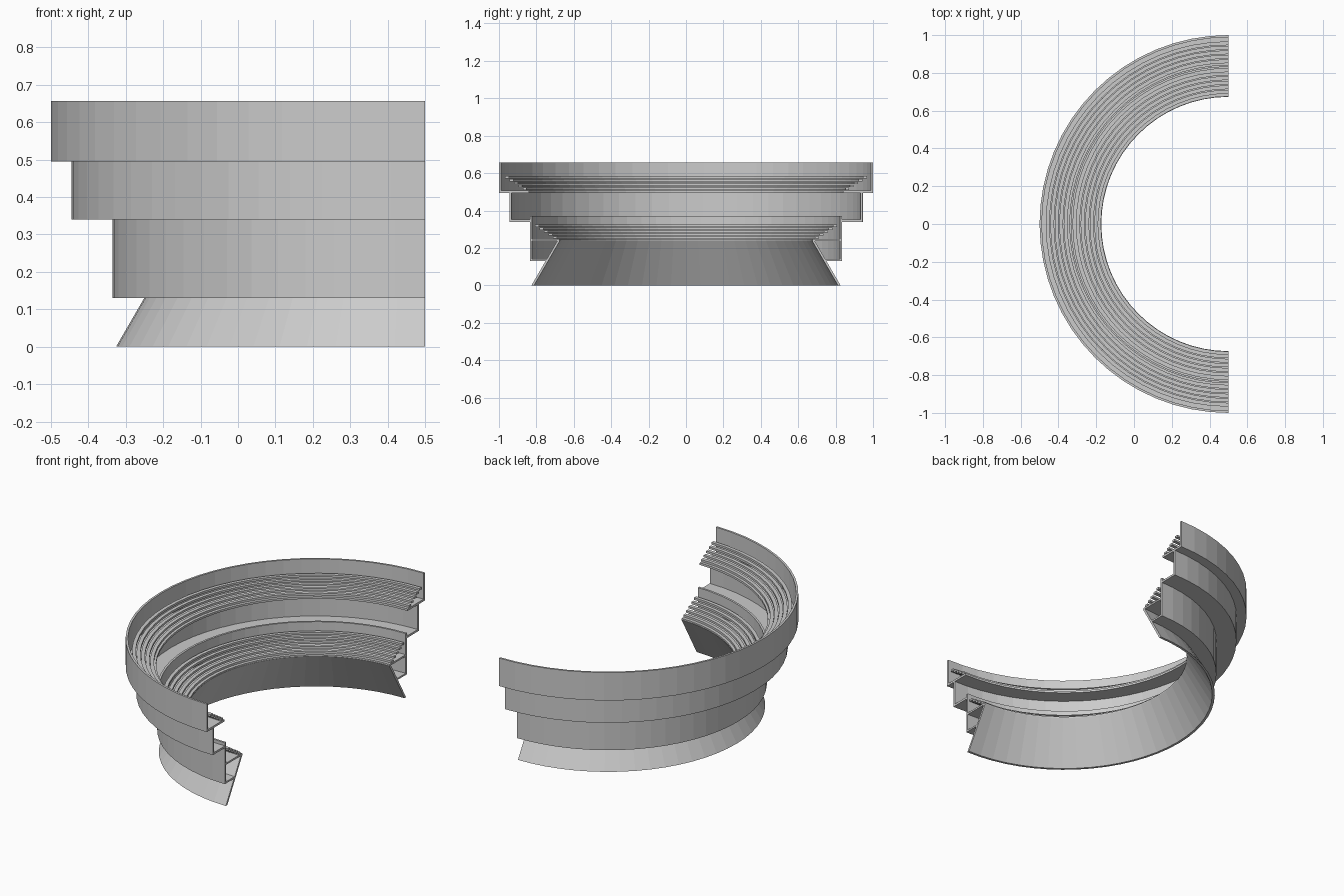
import bpy, bmesh, math

if "Cube" in bpy.data.objects:
    bpy.data.objects.remove(bpy.data.objects["Cube"])

SEG = 32
CX = 0.5


def sweep(name, profiles):
    """Sweep closed (radius, z) profiles through the half circle."""
    bm = bmesh.new()
    for prof in profiles:
        rings = []
        for i in range(SEG + 1):
            a = math.pi / 2 + math.pi * i / SEG
            rings.append([bm.verts.new((CX + r * math.cos(a), r * math.sin(a), z)) for r, z in prof])
        n = len(prof)
        for a, b in zip(rings, rings[1:]):
            for k in range(n):
                bm.faces.new((a[k], a[(k + 1) % n], b[(k + 1) % n], b[k]))
        bm.faces.new(rings[0])
        bm.faces.new(rings[-1])
    bmesh.ops.recalc_face_normals(bm, faces=bm.faces)
    me = bpy.data.meshes.new(name)
    bm.to_mesh(me)
    bm.free()
    ob = bpy.data.objects.new(name, me)
    bpy.context.collection.objects.link(ob)
    return ob


def box(r0, r1, z0, z1):
    return [(r0, z0), (r1, z0), (r1, z1), (r0, z1)]


def rows(r0, z0, r1, z1, count, w=0.02, h=0.012):
    """Stepped rows of planks; r, z give the outer top corner."""
    out = []
    for i in range(count):
        t = i / (count - 1)
        r, z = r0 + (r1 - r0) * t, z0 + (z1 - z0) * t
        out.append(box(r - w, r, z - h, z))
    return out


# L-shaped upper tier: outer wall and overhanging floor
sweep("upper_tier", [[(1.0, 0.495), (1.0, 0.657), (0.988, 0.657), (0.988, 0.507),
                      (0.84, 0.507), (0.84, 0.495)]])
# Middle tier wall and walkway
sweep("middle_tier", [[(0.945, 0.34), (0.945, 0.495), (0.933, 0.495), (0.933, 0.352),
                       (0.835, 0.352), (0.835, 0.34)]])
# Lower tier wall with parapet, seating floor and underside
sweep("lower_wall", [box(0.823, 0.835, 0.13, 0.37)])
sweep("lower_floor", [box(0.675, 0.823, 0.238, 0.248)])
sweep("lower_underside", [box(0.745, 0.823, 0.13, 0.14)])
# Sloping base skirt
sweep("base_skirt", [[(0.826, 0.0), (0.812, 0.0), (0.673, 0.24), (0.687, 0.24)]])
# Seating rows
sweep("upper_seats", rows(0.967, 0.584, 0.872, 0.522, 5))
sweep("lower_seats", rows(0.807, 0.325, 0.71, 0.262, 5))
